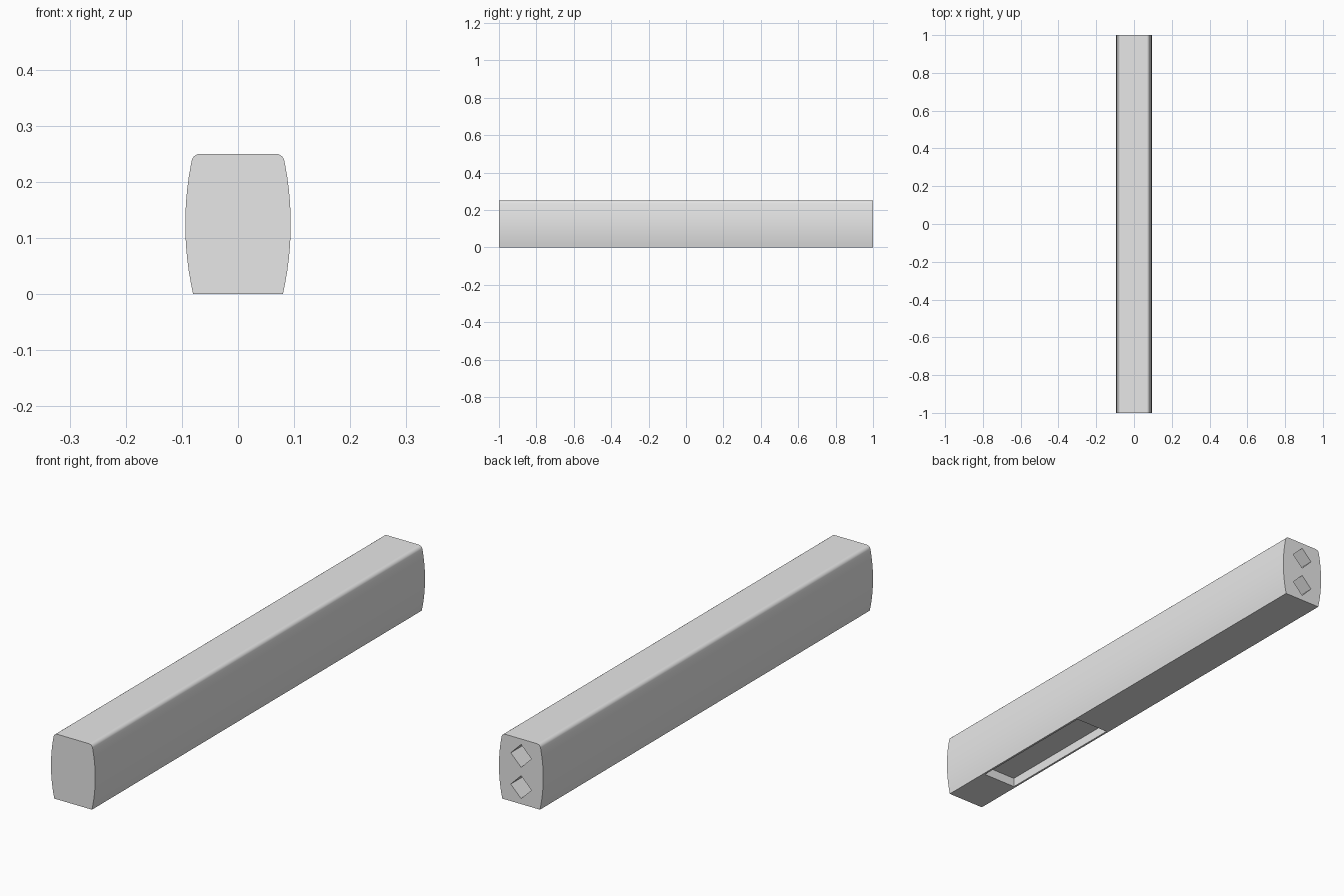
import bpy
import bmesh
import math
from mathutils import Matrix

cube = bpy.data.objects.get("Cube")
if cube:
    bpy.data.objects.remove(cube, do_unlink=True)

LENGTH, HEIGHT = 2.0, 0.25
BASE_HALF, BULGE = 0.08, 0.014
SEGMENTS = 12

grey = bpy.data.materials.new("plain_grey")
grey.use_nodes = True
grey.diffuse_color = (0.8, 0.8, 0.8, 1)
grey.node_tree.nodes["Principled BSDF"].inputs["Base Color"].default_value = (0.8, 0.8, 0.8, 1)


def make_object(name, bm):
    bmesh.ops.recalc_face_normals(bm, faces=bm.faces)
    mesh = bpy.data.meshes.new(name)
    bm.to_mesh(mesh)
    bm.free()
    mesh.materials.append(grey)
    obj = bpy.data.objects.new(name, mesh)
    bpy.context.collection.objects.link(obj)
    return obj


def box_cutter(name, centre, size, turn=0):
    bm = bmesh.new()
    matrix = (Matrix.Translation(centre) @ Matrix.Rotation(turn, 4, "Y")
              @ Matrix.Diagonal((*size, 1)))
    bmesh.ops.create_cube(bm, size=1, matrix=matrix)
    obj = make_object(name, bm)
    obj.hide_render = True
    return obj


# Bar: bulging side profile, extruded along its length
side = []
for i in range(SEGMENTS + 1):
    t = 2 * i / SEGMENTS - 1
    side.append((BASE_HALF + BULGE * (1 - t * t), HEIGHT * i / SEGMENTS))
profile = side + [(-x, z) for x, z in reversed(side)]

bm = bmesh.new()
face = bm.faces.new([bm.verts.new((x, -LENGTH / 2, z)) for x, z in profile])
extruded = bmesh.ops.extrude_face_region(bm, geom=[face], use_keep_orig=True)
moved = [v for v in extruded["geom"] if isinstance(v, bmesh.types.BMVert)]
bmesh.ops.translate(bm, verts=moved, vec=(0, LENGTH, 0))

# Rounded upper long edges
top_edges = [e for e in bm.edges
             if all(v.co.z > HEIGHT - 0.001 for v in e.verts)
             and abs(e.verts[0].co.y - e.verts[1].co.y) > 1]
bmesh.ops.bevel(bm, geom=top_edges, offset=0.012, segments=6, profile=0.5, affect="EDGES")
bar = make_object("bar", bm)

# Underside slot and two diamond sockets in the back end
cutters = [box_cutter("slot_cutter", (0, -0.525, 0), (0.144, 0.55, 0.072))]
for label, z in (("lower", 0.065), ("upper", 0.185)):
    cutters.append(box_cutter(label + "_socket_cutter", (0, LENGTH / 2, z),
                              (0.062, 0.4, 0.062), math.pi / 4))

bpy.ops.object.select_all(action="DESELECT")
bpy.context.view_layer.objects.active = bar
bar.select_set(True)
for cutter in cutters:
    cut = bar.modifiers.new(cutter.name, "BOOLEAN")
    cut.operation = "DIFFERENCE"
    cut.solver = "EXACT"
    cut.object = cutter
    bpy.ops.object.modifier_apply(modifier=cut.name)
    bpy.data.objects.remove(cutter, do_unlink=True)

# Smooth curved sides, crisp ends and flat top
bpy.ops.object.shade_smooth_by_angle(angle=math.radians(30))
weighted = bar.modifiers.new("flat_face_normals", "WEIGHTED_NORMAL")
weighted.keep_sharp = True
